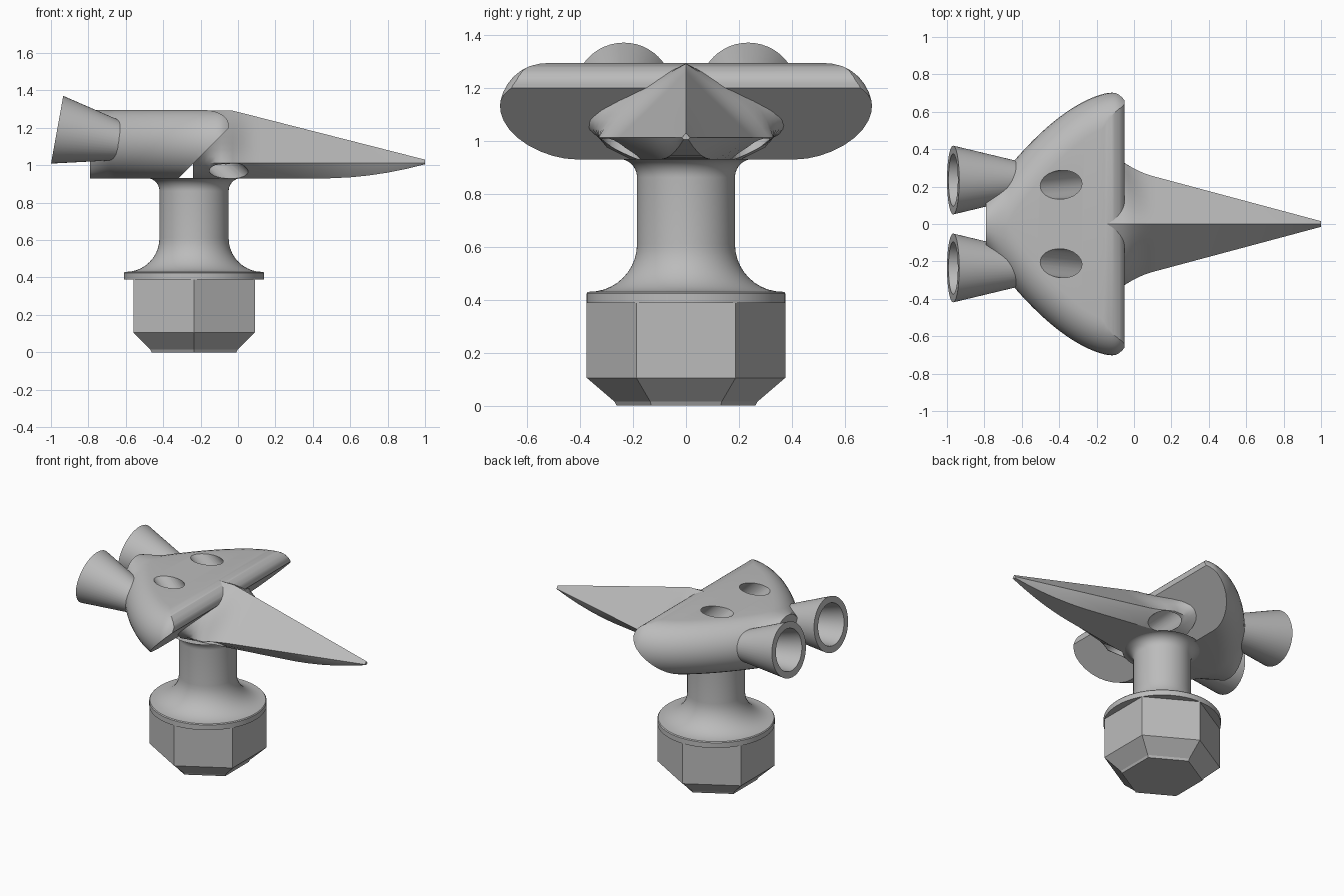
import bpy, bmesh, math
from mathutils import Vector

cube = bpy.data.objects.get("Cube")
if cube:
    bpy.data.objects.remove(cube, do_unlink=True)

GREY = (0.5, 0.5, 0.5, 1)
grey = bpy.data.materials.new("plain_grey")
grey.use_nodes = True
grey.diffuse_color = GREY
grey.node_tree.nodes["Principled BSDF"].inputs["Base Color"].default_value = GREY

STEM_X = -0.235


def loft(rings, cap=True):
    """Skin a list of equal-length point rings."""
    bm = bmesh.new()
    loops = [[bm.verts.new(p) for p in ring] for ring in rings]
    for a, b in zip(loops, loops[1:]):
        n = len(a)
        for i in range(n):
            j = (i + 1) % n
            bm.faces.new((a[i], a[j], b[j], b[i]))
    if cap:
        bm.faces.new(loops[0])
        bm.faces.new(loops[-1])
    return bm


def finish(name, bm, cutters=(), angle=30):
    """Turn a bmesh into a shaded object, with optional holes cut in it."""
    bmesh.ops.recalc_face_normals(bm, faces=bm.faces)
    mesh = bpy.data.meshes.new(name)
    bm.to_mesh(mesh)
    bm.free()
    obj = bpy.data.objects.new(name, mesh)
    bpy.context.collection.objects.link(obj)
    mesh.materials.append(grey)
    bpy.ops.object.select_all(action="DESELECT")
    obj.select_set(True)
    bpy.context.view_layer.objects.active = obj
    for cutter in cutters:
        mod = obj.modifiers.new("hole", "BOOLEAN")
        mod.operation = "DIFFERENCE"
        mod.solver = "EXACT"
        mod.object = cutter
        bpy.ops.object.modifier_apply(modifier=mod.name)
    bpy.ops.object.shade_smooth_by_angle(angle=math.radians(angle))
    return obj


def circle(centre, axis, radius, sides):
    """Points of a circle around an axis."""
    axis = Vector(axis).normalized()
    u = axis.cross(Vector((0, 1, 0))).normalized()
    v = axis.cross(u)
    turns = [2 * math.pi * i / sides for i in range(sides)]
    return [Vector(centre) + radius * (u * math.cos(t) + v * math.sin(t)) for t in turns]


def turned(profile, sides, start=0.0):
    """Rings of (radius, height) around the vertical stem axis."""
    turns = [start + 2 * math.pi * i / sides for i in range(sides)]
    return [[(STEM_X + r * math.cos(t), r * math.sin(t), z) for t in turns] for r, z in profile]


def mirrored(x, half):
    """Full ring from a half section of (y, z) points."""
    return [(x, y, z) for y, z in half] + [(x, -y, z) for y, z in reversed(half) if y > 0]


# Hexagonal base with a chamfered foot
finish("hex_base", loft(turned(
    [(0.375, 0.395), (0.375, 0.105), (0.27, 0.015), (0.262, 0)], 6, math.pi / 6)), angle=20)

# Round flange and column with concave flares
profile = [(0.375, 0.388), (0.375, 0.424), (0.37, 0.43)]
quarter = [math.pi / 2 * i / 10 for i in range(11)]
profile += [(0.365 - 0.18 * math.sin(t), 0.61 - 0.18 * math.cos(t)) for t in quarter]
profile += [(0.255 - 0.07 * math.cos(t), 0.862 + 0.07 * math.sin(t)) for t in quarter]
finish("flanged_column", loft(turned(profile, 64)))

# Slanted round channels through the head
channels = []
for side in (1, -1):
    top = Vector((-0.39, 0.21 * side, 1.295))
    low = Vector((-0.05, 0.245 * side, 0.97))
    step = low - top
    bm = loft([circle(top - step, step, 0.077, 40), circle(low + step, step, 0.077, 40)])
    cutter = finish("channel_cutter", bm)
    cutter.hide_render = True
    channels.append(cutter)

# Swept head with fully rounded sides
rings = []
for i in range(46):
    x = -0.8 + 0.02 * i
    d = -0.1 - x if x < -0.1 else 2 * (x + 0.1)
    width = 0.705 * (1 - 1.48 * d ** 1.7)
    rounding = min(width - 0.01, 0.18 * math.sqrt(1 + (1.774 * d ** 0.7) ** 2))
    half = []
    for k in range(17):
        t = math.pi / 2 - math.pi * k / 16
        half.append((width - rounding + rounding * math.cos(t), 1.1125 + 0.1825 * math.sin(t)))
    rings.append(mirrored(x, half))
head = loft(rings)

# Trim the head: flat tail, undercut nose, rounded upper lip
outline = [(-0.32, 0.93), (-0.05, 1.2)]
outline += [(-0.18 + 0.13 * math.cos(t), 1.215 + 0.08 * math.sin(t)) for t in quarter]
planes = [((-0.79, 0, 1), (-1, 0, 0))]
for (ax, az), (bx, bz) in zip(outline, outline[1:]):
    planes.append(((ax, 0, az), (bz - az, 0, ax - bx)))
for co, no in planes:
    cut = bmesh.ops.bisect_plane(
        head, geom=head.verts[:] + head.edges[:] + head.faces[:], dist=1e-5,
        plane_co=co, plane_no=Vector(no).normalized(), clear_outer=True)
    edges = [e for e in cut["geom_cut"] if isinstance(e, bmesh.types.BMEdge) and e.is_boundary]
    if edges:
        bmesh.ops.holes_fill(head, edges=edges, sides=0)
finish("swept_head", head, channels)

# Pointed spike, flaring where it joins the head
rings = []
stations = [-0.24 + 0.03 * i for i in range(13)] + [0.2, 0.35, 0.5, 0.6, 0.7, 0.8, 0.9, 0.985, 1.0]
for x in stations:
    flare = 2.2 * max(0, 0.1 - x) ** 2
    straight = 0.283 - 0.268 * x
    width = min(straight + 0.6 * flare, max(0.33, 0.0))
    peak = min(1.292, 1.285 - 0.255 * x)
    ridge = 1.012
    keel = 0.93 + 0.25 * max(0, x - 0.45) ** 2
    half = [(0, peak)]
    for k in range(1, 8):
        t = k / 8
        half.append((width * t + flare * math.sin(math.pi * t), peak + (ridge - peak) * t))
    half += [(width, ridge), (0.86 * straight, ridge - 0.45 * (ridge - keel)), (0.6 * straight, keel)]
    rings.append(mirrored(x, half))
finish("spike", loft(rings), channels)

for cutter in channels:
    bpy.data.objects.remove(cutter, do_unlink=True)

# Pair of hollow tail nozzles, tilted slightly upward
axis = Vector((-0.984, 0, 0.178))
for side, name in ((1, "left_nozzle"), (-1, "right_nozzle")):
    mouth = Vector((-0.967, 0.235 * side, 1.19))
    steps = [(0.42, 0.085), (0, 0.184), (0, 0.14), (0.27, 0.1)]
    finish(name, loft([circle(mouth - axis * d, axis, r, 48) for d, r in steps]))
